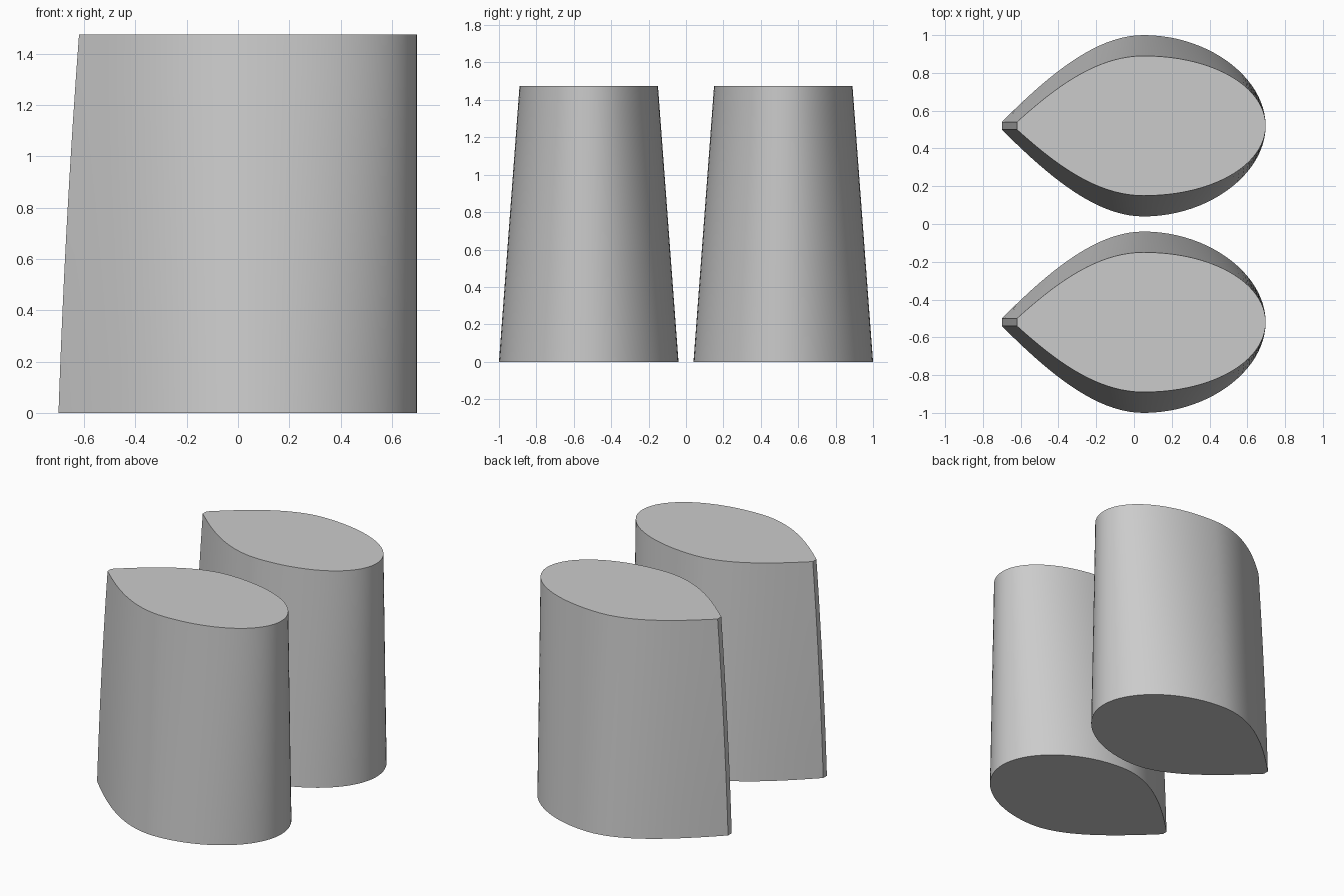
import bpy
import bmesh
import math
from mathutils import Vector
from mathutils.geometry import interpolate_bezier

HEIGHT = 1.475
CENTRE_Y = 0.52
RINGS = 8

old = bpy.data.objects.get("Cube")
if old:
    bpy.data.objects.remove(old, do_unlink=True)

grey = bpy.data.materials.new("plain grey")
grey.use_nodes = True
grey.diffuse_color = (0.6, 0.6, 0.6, 1)
grey.node_tree.nodes["Principled BSDF"].inputs["Base Color"].default_value = (0.6, 0.6, 0.6, 1)

# Half outlines from trailing edge to nose, as two joined curves (x, half width)
BOTTOM = [(-0.70, 0.02), (-0.45, 0.27), (-0.20, 0.48), (0.05, 0.48),
          (0.40, 0.48), (0.697, 0.25), (0.697, 0)]
TOP = [(-0.62, 0.02), (-0.42, 0.20), (-0.20, 0.37), (0.05, 0.37),
       (0.43, 0.37), (0.697, 0.20), (0.697, 0)]


def section(t):
    """Closed teardrop outline at height fraction t."""
    pts = [Vector((*a, 0)).lerp(Vector((*b, 0)), t) for a, b in zip(BOTTOM, TOP)]
    pts[0].x -= 0.03 * t * (1 - t)  # slight bow of the trailing edge
    tail = interpolate_bezier(*pts[0:4], 20)
    nose = interpolate_bezier(*pts[3:7], 24)
    half = tail + nose[1:]
    mirrored = [Vector((p.x, -p.y, 0)) for p in reversed(half[:-1])]
    return half + mirrored


def make_fin(name, centre_y):
    bm = bmesh.new()
    rings = []
    for i in range(RINGS + 1):
        t = i / RINGS
        rings.append([bm.verts.new((p.x, p.y + centre_y, t * HEIGHT)) for p in section(t)])
    # Tapered side wall
    for low, high in zip(rings, rings[1:]):
        n = len(low)
        for k in range(n):
            j = (k + 1) % n
            bm.faces.new((low[k], low[j], high[j], high[k]))
    # Flat ends
    bm.faces.new(rings[0])
    bm.faces.new(rings[-1])
    bmesh.ops.recalc_face_normals(bm, faces=bm.faces)
    mesh = bpy.data.meshes.new(name)
    bm.to_mesh(mesh)
    bm.free()
    mesh.materials.append(grey)
    obj = bpy.data.objects.new(name, mesh)
    bpy.context.collection.objects.link(obj)
    bpy.ops.object.select_all(action="DESELECT")
    obj.select_set(True)
    bpy.context.view_layer.objects.active = obj
    bpy.ops.object.shade_smooth_by_angle(angle=math.radians(30))


make_fin("front_fin", -CENTRE_Y)
make_fin("back_fin", CENTRE_Y)
